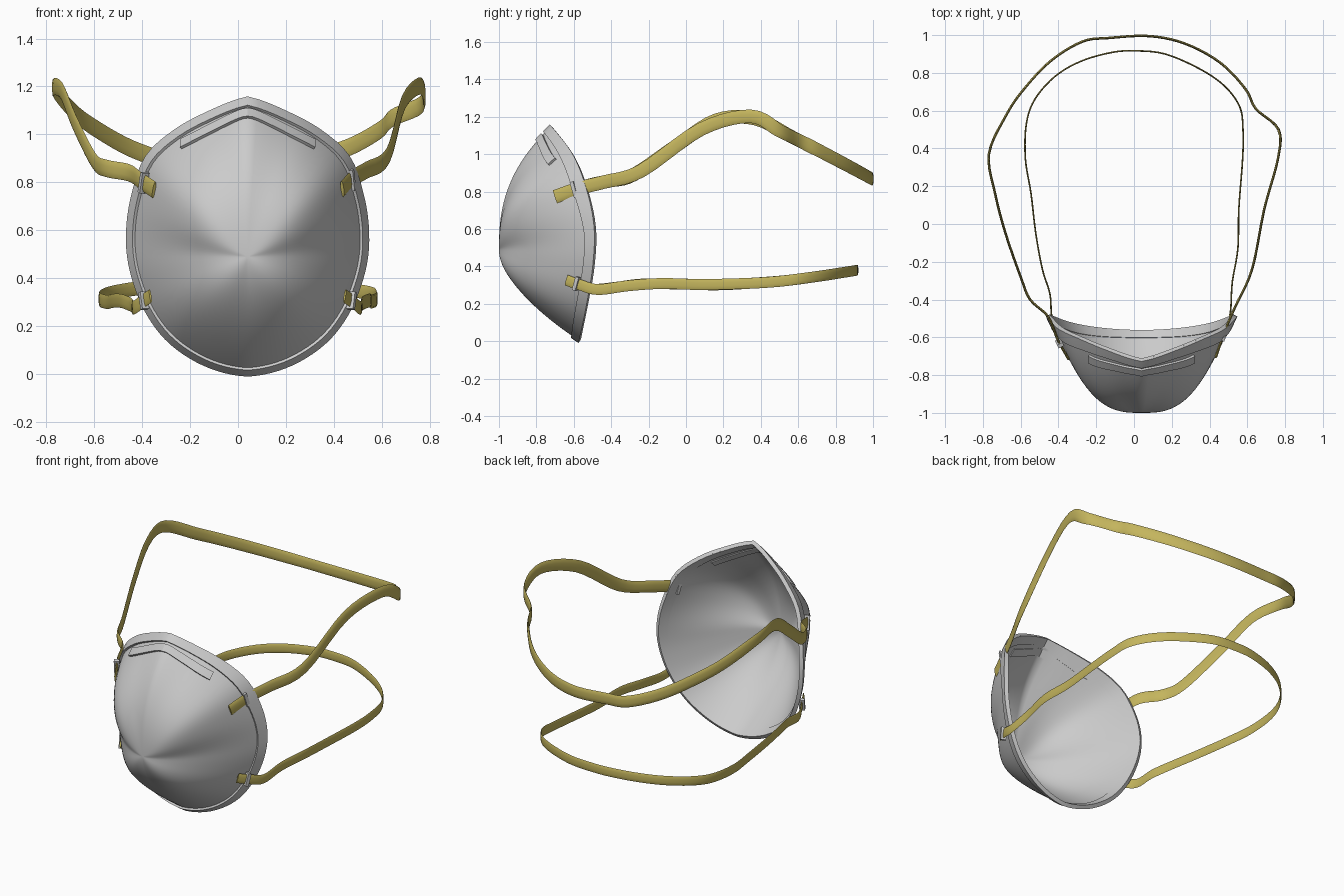
import bpy, math
from mathutils import Vector, Matrix

if "Cube" in bpy.data.objects:
    bpy.data.objects.remove(bpy.data.objects["Cube"])

CX, CZ, FRONT = 0.04, 0.49, -1.0      # tip of the cup
# rim radius around the tip, every 15 degrees from bottom to top
RADII = [.49, .483, .478, .477, .475, .478, .492, .512, .543, .588, .602, .62, .66]
# rim depth (y), every 0.2 in height
RIM_Y = [-.568, -.527, -.494, -.486, -.525, -.605, -.76]


def catmull(a, b, c, d, t):
    return 0.5 * (2 * b + (c - a) * t + (2 * a - 5 * b + 4 * c - d) * t * t
                  + (3 * b - a - 3 * c + d) * t ** 3)


def sample(vals, u):
    i = max(0, min(int(u), len(vals) - 2))
    a = vals[i - 1] if i else 2 * vals[0] - vals[1]
    d = vals[i + 2] if i + 2 < len(vals) else 2 * vals[-1] - vals[-2]
    return catmull(a, vals[i], vals[i + 1], d, u - i)


def linear(table, u):
    for (u0, v0), (u1, v1) in zip(table, table[1:]):
        if u <= u1:
            return v0 + (v1 - v0) * (u - u0) / (u1 - u0)
    return table[-1][1]


def rim_radius(a):
    elev = math.degrees(math.asin(max(-1, min(1, math.sin(a)))))
    return sample(RADII, (elev + 90) / 15)


def cup_point(a, r):
    """Point on the cup at angle a and fraction r of the way to the rim."""
    R, c = rim_radius(a), abs(math.cos(a))
    if math.sin(a) > 0:
        p = 2.5 - .6 * c + .9 * math.sin(2 * a) ** 2
    else:
        p = 1.7 + .2 * c + .25 * math.sin(2 * a) ** 2
    rim_y = sample(RIM_Y, (CZ + R * math.sin(a)) / .2)
    return Vector((CX + r * R * math.cos(a), FRONT + (rim_y - FRONT) * r ** p,
                   CZ + r * R * math.sin(a)))


def cup_at(dx, z):
    a = math.atan2(z - CZ, dx)
    return cup_point(a, math.hypot(dx, z - CZ) / rim_radius(a))


def make(name, verts, faces, mat=None, thick=0, offset=0, angle=40):
    me = bpy.data.meshes.new(name)
    me.from_pydata(verts, [], faces)
    ob = bpy.data.objects.new(name, me)
    bpy.context.collection.objects.link(ob)
    if mat:
        me.materials.append(mat)
    if thick:
        m = ob.modifiers.new("thickness", 'SOLIDIFY')
        m.thickness, m.offset = thick, offset
    bpy.ops.object.select_all(action='DESELECT')
    ob.select_set(True)
    bpy.context.view_layer.objects.active = ob
    if thick:
        bpy.ops.object.modifier_apply(modifier="thickness")
    bpy.ops.object.shade_smooth_by_angle(angle=math.radians(angle))
    return ob


def cup_rings(name, radii, thick, offset, seg=96):
    angles = [2 * math.pi * j / seg for j in range(seg)]
    verts = [cup_point(a, r) for r in radii for a in angles]
    faces = [(i * seg + j, (i + 1) * seg + j, (i + 1) * seg + (j + 1) % seg, i * seg + (j + 1) % seg)
             for i in range(len(radii) - 1) for j in range(seg)]
    if radii[0] < .05:
        faces.append(tuple(range(seg)))
    return make(name, verts, faces, None, thick, offset)


# cup shell and the thicker band around its edge
cup_rings("mask_cup", [.02 + .98 * i / 24 for i in range(25)], .008, -1)
cup_rings("rim_band", [.945, .965, .985, 1.0], .024, 0)

# nose clip: bent strip lying on the top of the cup
N = 32
verts = []
for i in range(N + 1):
    dx = -.275 + .55 * i / N
    zc = 1.10 - math.hypot(.52 * dx, .015)
    for dz in (-.017, .017):
        verts.append(cup_at(dx, zc + dz))
make("nose_clip", verts, [(2 * i, 2 * i + 2, 2 * i + 3, 2 * i + 1) for i in range(N)],
     None, .026, 0, 30)

# straps
olive = bpy.data.materials.new("strap_olive")
olive.diffuse_color = (.55, .46, .11, 1)
olive.use_nodes = True
olive.node_tree.nodes["Principled BSDF"].inputs["Base Color"].default_value = olive.diffuse_color


def frame(pts, i):
    t = (pts[min(i + 1, len(pts) - 1)] - pts[max(i - 1, 0)]).normalized()
    n = t.cross(Vector((0, 0, 1))).normalized()
    return t, n, n.cross(t)


def strap(name, plan, heights, width, thick, steps=5, sides=10):
    keys = [Vector((x, y, linear(heights, y))) for x, y in plan]
    pts = [sample(keys, k / steps) for k in range((len(keys) - 1) * steps + 1)]
    verts, faces = [], []
    for i, p in enumerate(pts):
        t, n, w = frame(pts, i)
        for k in range(sides):
            a = 2 * math.pi * k / sides
            verts.append(p + w * math.cos(a) * width / 2 + n * math.sin(a) * thick / 2)
    for i in range(len(pts) - 1):
        for k in range(sides):
            a, b = i * sides + k, i * sides + (k + 1) % sides
            faces.append((a, b, b + sides, a + sides))
    last = (len(pts) - 1) * sides
    faces += [tuple(reversed(range(sides))), tuple(range(last, last + sides))]
    make(name, verts, faces, olive, angle=75)
    # staples pinning both ends to the cup
    for side, i in (("left", 4), ("right", len(pts) - 5)):
        t, n, w = frame(pts, i)
        rot = Matrix((t, n, w)).transposed()
        box = [pts[i] + rot @ Vector((sx * .01, sy * .016, sz * (width / 2 + .008)))
               for sx in (-1, 1) for sy in (-1, 1) for sz in (-1, 1)]
        make(f"{name}_staple_{side}", box,
             [(0, 1, 3, 2), (4, 6, 7, 5), (0, 4, 5, 1), (2, 3, 7, 6), (0, 2, 6, 4), (1, 5, 7, 3)],
             angle=30)


strap("upper_strap",
      [(-.35, -.71), (-.405, -.61), (-.455, -.49), (-.55, -.40), (-.60, -.28), (-.68, -.05),
       (-.735, .16), (-.768, .37), (-.68, .57), (-.59, .705), (-.445, .86), (-.275, .965),
       (-.13, .985), (.08, .995), (.27, .955), (.455, .855), (.59, .715), (.645, .61),
       (.765, .50), (.762, .345), (.69, .08), (.625, -.24), (.535, -.44), (.48, -.57), (.435, -.70)],
      [(-.72, .765), (-.6, .81), (-.49, .84), (-.3, .88), (-.2, .93), (0, 1.085), (.2, 1.205),
       (.32, 1.215), (.5, 1.125), (.7, 1.025), (.9, .92), (1.0, .865)], .072, .014)

strap("lower_strap",
      [(-.365, -.64), (-.40, -.57), (-.435, -.49), (-.445, -.37), (-.485, -.24), (-.52, -.05),
       (-.545, .16), (-.575, .345), (-.57, .53), (-.525, .66), (-.42, .78), (-.285, .86),
       (-.125, .907), (0, .917), (.165, .90), (.35, .82), (.48, .73), (.56, .62), (.577, .50),
       (.575, .345), (.555, .08), (.55, -.13), (.52, -.31), (.51, -.47), (.48, -.57), (.445, -.64)],
      [(-.65, .33), (-.55, .295), (-.48, .275), (-.4, .285), (-.2, .31), (0, .305), (.2, .30),
       (.5, .32), (.7, .345), (.92, .38)], .058, .009)
